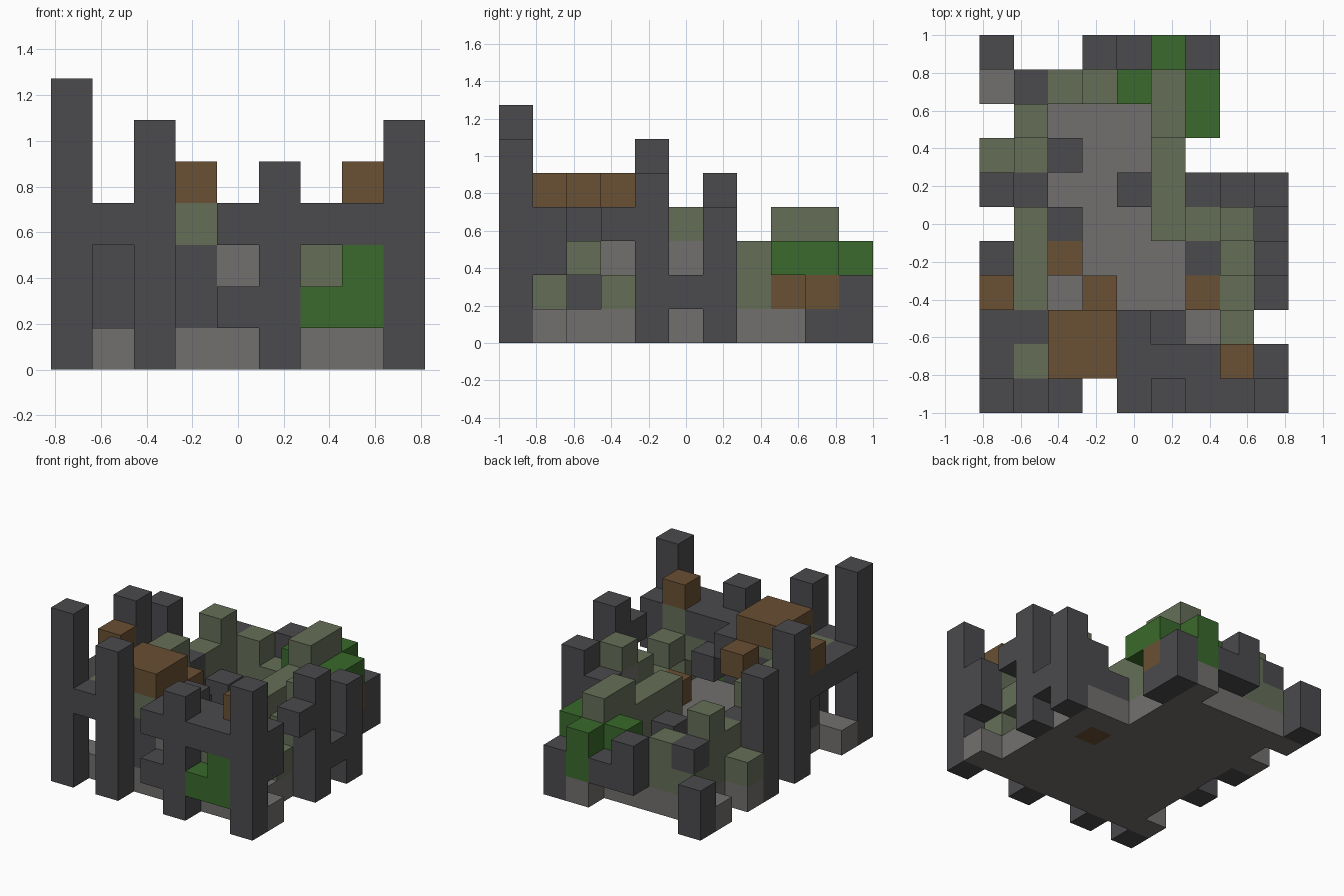
import bpy, bmesh
from mathutils import Vector

cube = bpy.data.objects.get("Cube")
if cube:
    bpy.data.objects.remove(cube, do_unlink=True)

CELL = 2 / 11
HALF_SIZE = Vector((4.5, 5.5, 0))
blocks = {}


def make_material(name, colour):
    mat = bpy.data.materials.new(name)
    mat.use_nodes = True
    mat.diffuse_color = (*colour, 1)
    shader = next(n for n in mat.node_tree.nodes if n.type == "BSDF_PRINCIPLED")
    shader.inputs["Base Color"].default_value = (*colour, 1)
    shader.inputs["Roughness"].default_value = 0.9
    return mat


def slab(part, x, y, z, wide=1, deep=1, tall=1):
    """Fill a box of grid cells for a part; a later part replaces an earlier one."""
    for i in range(x, x + wide):
        for j in range(y, y + deep):
            for k in range(z, z + tall):
                blocks[i, j, k] = part


def posts(part, base, tall, places):
    """Stand equal posts at several places."""
    for x, y in places:
        slab(part, x, y, base, tall=tall)


def add_block(bm, cell):
    """Add the sides of one block that are not covered by a neighbour."""
    centre = Vector(cell) + Vector((0.5, 0.5, 0.5))
    for axis in range(3):
        for sign in (-1, 1):
            normal = Vector((0, 0, 0))
            normal[axis] = sign
            if tuple(int(c + n) for c, n in zip(cell, normal)) in blocks:
                continue
            u = Vector((0, 0, 0))
            u[(axis + 1) % 3] = 0.5
            v = normal.cross(u)
            mid = centre + normal / 2
            corners = (mid - u - v, mid + u - v, mid + u + v, mid - u + v)
            bm.faces.new([bm.verts.new((p - HALF_SIZE) * CELL) for p in corners])


def build_part(part, mat):
    """Mesh the cells of a part and join its flush faces."""
    bm = bmesh.new()
    for cell, owner in blocks.items():
        if owner == part:
            add_block(bm, cell)
    bmesh.ops.remove_doubles(bm, verts=bm.verts[:], dist=CELL / 100)
    bmesh.ops.dissolve_limit(bm, angle_limit=0.01, verts=bm.verts[:], edges=bm.edges[:])
    mesh = bpy.data.meshes.new(part)
    bm.to_mesh(mesh)
    bm.free()
    mesh.materials.append(mat)
    bpy.context.collection.objects.link(bpy.data.objects.new(part, mesh))


# Floor: wide front court, narrower back court and single edge slabs
slab("floor", 1, 1, 0, wide=7, deep=6)
slab("floor", 1, 7, 0, wide=5, deep=3)
posts("floor", 0, 1, [(0, 1), (8, 1), (0, 7), (0, 9), (5, 10)])
slab("floor_patch", 6, 5, 0)

# Towers around the edge, by height
posts("towers", 0, 7, [(0, 0)])
posts("towers", 0, 6, [(2, 0), (8, 0), (0, 4)])
posts("towers", 0, 5, [(5, 0), (8, 4), (0, 6)])
posts("towers", 0, 4, [(8, 6)])
posts("towers", 0, 2, [(0, 10), (6, 10)])

# Beams between the towers
posts("beams", 3, 1, [(1, 0), (4, 0), (6, 0), (7, 0), (8, 3)])
slab("beams", 0, 1, 3, deep=3)
slab("beams", 8, 1, 2, tall=2)
posts("beams", 1, 1, [(4, 0), (8, 5)])

# Stone roof over the front rooms
slab("stone_roof", 4, 1, 3, wide=3)
posts("stone_roof", 3, 1, [(2, 1), (4, 2)])
slab("stone_roof", 5, 2, 2)

# Inner and back walls
slab("inner_walls", 1, 2, 1, tall=3)
posts("inner_walls", 1, 2, [(3, 1), (1, 6), (7, 6), (3, 10)])
posts("inner_walls", 1, 1, [(4, 10)])
posts("inner_walls", 2, 1, [(1, 9)])
posts("inner_walls", 0, 1, [(6, 9)])

# Loose stones lying on the floor
posts("rubble", 1, 1, [(2, 5), (2, 7), (4, 6), (6, 4), (6, 6)])

# Pale stones set in the walls
posts("pale_wall_stones", 2, 1, [(4, 1), (1, 3)])
slab("pale_wall_stones", 7, 5, 1, tall=2)

# Mossy wall on the right side
slab("mossy_right_wall", 1, 4, 1, deep=2, tall=3)
slab("mossy_right_wall", 1, 8, 1, tall=3)
slab("mossy_right_wall", 1, 7, 1, tall=2)
posts("mossy_right_wall", 1, 1, [(1, 3), (0, 7), (1, 9)])
posts("mossy_right_wall", 3, 1, [(1, 1), (1, 3)])

# Mossy wall on the left side
slab("mossy_left_wall", 7, 1, 1, tall=3)
slab("mossy_left_wall", 7, 4, 1, tall=2)
posts("mossy_left_wall", 1, 1, [(7, 3), (6, 5)])
posts("mossy_left_wall", 2, 1, [(7, 2), (6, 1)])
posts("mossy_left_wall", 3, 1, [(7, 5), (3, 1)])

# Mossy wall across the back
slab("mossy_back_wall", 5, 5, 1, deep=3, tall=2)
slab("mossy_back_wall", 5, 8, 2, deep=2, tall=2)
slab("mossy_back_wall", 2, 9, 1, tall=2)
slab("mossy_back_wall", 3, 9, 1)

# Leaves in the front window and at the back corner
slab("front_leaves", 6, 0, 1)
slab("front_leaves", 7, 0, 1, tall=2)
posts("back_leaves", 1, 2, [(4, 9), (5, 10)])
slab("back_leaves", 6, 8, 2, deep=2)

# Timber roof, roof ends and fallen beams
slab("timber_roof", 2, 1, 4, wide=2, deep=2)
slab("timber_roof", 3, 3, 3)
posts("timber_ends", 4, 1, [(0, 3), (7, 1)])
posts("fallen_timber", 1, 1, [(2, 4), (6, 3), (6, 9)])
slab("fallen_timber", 5, 8, 1, deep=2)

dark = make_material("dark stone", (0.07, 0.07, 0.076))
pale = make_material("pale stone", (0.168, 0.163, 0.157))
moss = make_material("mossy stone", (0.13, 0.156, 0.097))
leaf = make_material("leaf green", (0.042, 0.144, 0.025))
wood = make_material("brown timber", (0.144, 0.08, 0.033))

groups = [
    (dark, ("towers", "beams", "stone_roof", "inner_walls", "rubble")),
    (pale, ("floor", "pale_wall_stones")),
    (moss, ("mossy_right_wall", "mossy_left_wall", "mossy_back_wall")),
    (leaf, ("front_leaves", "back_leaves")),
    (wood, ("floor_patch", "timber_roof", "timber_ends", "fallen_timber")),
]
for mat, parts in groups:
    for part in parts:
        build_part(part, mat)
